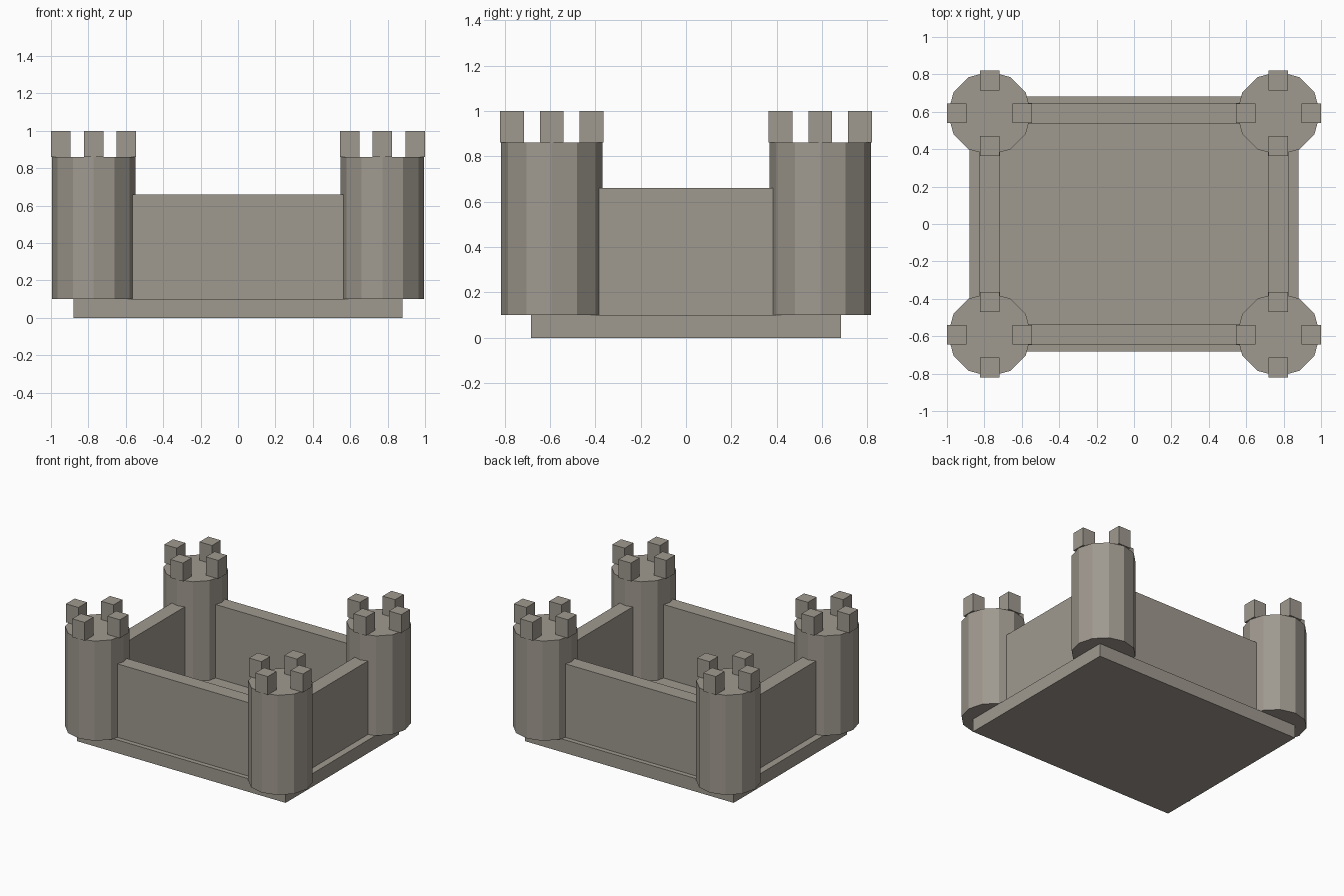
import bpy
from math import pi, sin, cos

cube = bpy.data.objects.get("Cube")
if cube:
    bpy.data.objects.remove(cube, do_unlink=True)

# Single stone colour
STONE = (0.35, 0.32, 0.275, 1)
stone = bpy.data.materials.new("warm_grey_stone")
stone.use_nodes = True
stone.diffuse_color = STONE
stone.node_tree.nodes["Principled BSDF"].inputs["Base Color"].default_value = STONE


def finish(name):
    obj = bpy.context.object
    obj.name = obj.data.name = name
    obj.data.materials.append(stone)
    return obj


def box(name, x, y, z0, z1, width, depth):
    bpy.ops.mesh.primitive_cube_add(size=1, location=(x, y, (z0 + z1) / 2))
    bpy.context.object.scale = (width, depth, z1 - z0)
    bpy.ops.object.transform_apply(location=False, rotation=False, scale=True)
    return finish(name)


BASE_TOP, WALL_TOP, TOWER_TOP, TOP = 0.1, 0.66, 0.86, 1.0
TX, TY = 0.772, 0.592
THICK = 0.11

# Base slab
box("base_slab", 0, 0, 0, BASE_TOP, 1.76, 1.365)

# Curtain walls, their ends buried in the towers
for side, s in (("front", -1), ("back", 1)):
    box(side + "_wall", 0, s * TY, BASE_TOP, WALL_TOP, 1.3, THICK)
for side, s in (("right", -1), ("left", 1)):
    box(side + "_wall", s * TX, 0, BASE_TOP, WALL_TOP, THICK, 0.94)

# Twelve-sided corner towers, each with four merlons
for end, sy in (("front", -1), ("back", 1)):
    for side, sx in (("right", -1), ("left", 1)):
        x, y = sx * TX, sy * TY
        name = end + "_" + side
        bpy.ops.mesh.primitive_cylinder_add(
            vertices=12, radius=0.223, depth=TOWER_TOP - BASE_TOP,
            location=(x, y, (BASE_TOP + TOWER_TOP) / 2))
        finish(name + "_tower")
        for i in range(4):
            a = i * pi / 2
            box(f"{name}_merlon_{i + 1}", x + 0.175 * cos(a), y + 0.175 * sin(a),
                TOWER_TOP, TOP, 0.105, 0.105)
